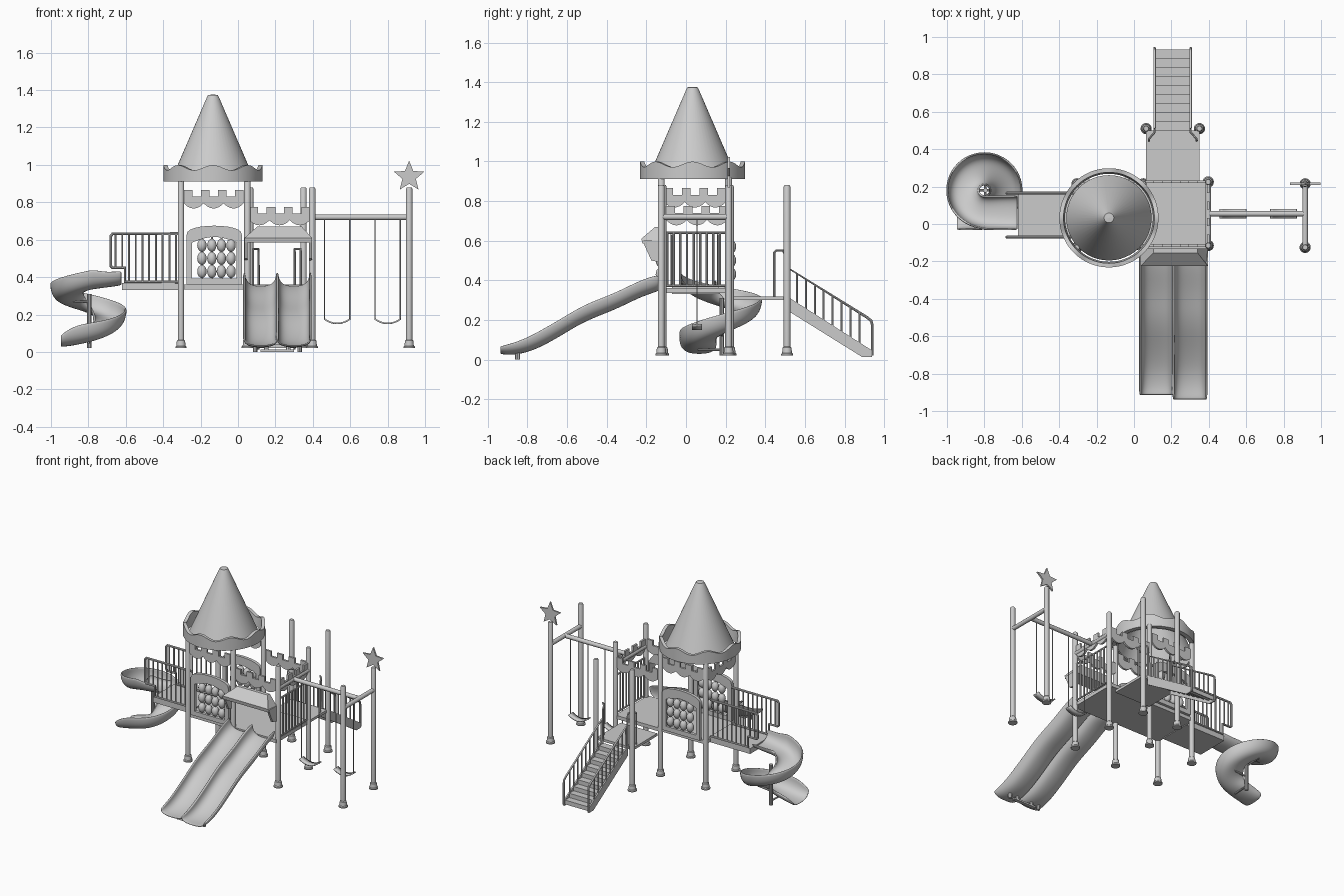
import bpy, bmesh
from math import sin, cos, pi, radians
from mathutils import Vector

if "Cube" in bpy.data.objects:
    bpy.data.objects.remove(bpy.data.objects["Cube"])


def mesh(name, verts, faces):
    me = bpy.data.meshes.new(name)
    me.from_pydata(verts, [], faces)
    bm = bmesh.new()
    bm.from_mesh(me)
    bmesh.ops.recalc_face_normals(bm, faces=bm.faces)
    bm.to_mesh(me)
    bm.free()
    ob = bpy.data.objects.new(name, me)
    bpy.context.collection.objects.link(ob)
    return ob


def grid(name, rows, wrap_rows=False, wrap_cols=False):
    n, m = len(rows), len(rows[0])
    faces = [(i * m + j, i * m + (j + 1) % m, (i + 1) % n * m + (j + 1) % m, (i + 1) % n * m + j)
             for i in range(n if wrap_rows else n - 1) for j in range(m if wrap_cols else m - 1)]
    return mesh(name, [p for r in rows for p in r], faces)


def plate(name, polys, axis, at, thick):
    """Extrude outlines along x (outline in y,z) or y (outline in x,z)."""
    verts, faces = [], []
    for poly in polys:
        b, n = len(verts), len(poly)
        for d in (at - thick / 2, at + thick / 2):
            verts += [(d, u, v) if axis == 'x' else (u, d, v) for u, v in poly]
        faces += [tuple(range(b, b + n)), tuple(range(b + n, b + 2 * n))]
        faces += [(b + i, b + (i + 1) % n, b + n + (i + 1) % n, b + n + i) for i in range(n)]
    return mesh(name, verts, faces)


def box(name, x0, x1, y0, y1, z0, z1):
    return plate(name, [[(x0, z0), (x1, z0), (x1, z1), (x0, z1)]], 'y', (y0 + y1) / 2, y1 - y0)


def tubes(name, paths, r, res=2):
    cu = bpy.data.curves.new(name, 'CURVE')
    cu.dimensions = '3D'
    cu.bevel_depth, cu.bevel_resolution, cu.use_fill_caps = r, res, True
    for path in paths:
        s = cu.splines.new('POLY')
        s.points.add(len(path) - 1)
        for p, co in zip(s.points, path):
            p.co = (*co, 1)
    ob = bpy.data.objects.new(name, cu)
    bpy.context.collection.objects.link(ob)
    bpy.ops.object.select_all(action='DESELECT')
    ob.select_set(True)
    bpy.context.view_layer.objects.active = ob
    bpy.ops.object.convert(target='MESH')
    return ob


def lathe(name, profile, x, y, n=20):
    return grid(name, [[(x + r * cos(2 * pi * i / n), y + r * sin(2 * pi * i / n), z) for r, z in profile]
                       for i in range(n)], wrap_rows=True)


def shell(ob, thick, sub=2):
    m = ob.modifiers.new('shell', 'SOLIDIFY')
    m.thickness, m.offset = thick, 0
    if sub:
        s = ob.modifiers.new('smooth', 'SUBSURF')
        s.levels = s.render_levels = sub


# posts with flared feet
posts = [(x, y, .92) for x in (-.305, .05) for y in (-.125, .215)]
posts += [(.397, y, .88) for y in (-.115, .225)] + [(x, .51, .88) for x in (.065, .35)]
posts += [(.915, y, .88) for y in (-.125, .215)]
for x, y, h in posts:
    lathe('post', [(0, .02), (.03, .02), (.03, .028), (.025, .033), (.022, .06), (.017, .065),
                   (.017, h - .008), (.013, h), (0, h)], x, y)

# decks
box('tower_deck', -.31, .05, -.125, .22, .335, .36)
box('slide_deck', .05, .395, -.135, .23, .335, .36)
box('back_deck', .065, .35, .23, .5, .3, .318)
box('bridge_deck', -.62, -.3, -.07, .165, .33, .368)

# cone roof and wavy crown
lathe('cone_roof', [(.228, .91), (.197, .98), (.033, 1.36), (.026, 1.374), (0, 1.376)], -.134, .033, 48)
rows = []
for i in range(96):
    a = 2 * pi * i / 96
    zt = .985 + .014 * cos(8 * a)
    rows.append([(-.134 + r * cos(a), .033 + r * sin(a), z)
                 for r, z in ((.235, .91), (.265, .91), (.265, zt), (.243, zt))])
grid('roof_crown', rows, True, True)


# castle battlements between post tops
def battlement(axis, at, a, b, z):
    pts = [(a + (b - a) * i / 24, z + .03 - .028 * abs(sin(pi * 3 * i / 24)) ** .8) for i in range(25)]
    k = (b - a) / 7
    for i in range(7, 0, -1):
        top = z + (.1 if i % 2 else .065)
        pts += [(a + i * k, top), (a + (i - 1) * k, top)]
    plate('battlement', [pts], axis, at, .014)


for y in (-.125, .215):
    battlement('y', y, -.29, .03, .765)
battlement('x', -.305, -.11, .2, .765)
for y in (-.115, .225):
    battlement('y', y, .06, .385, .675)
battlement('x', .397, -.1, .21, .675)

# bead game panels, front and back of tower
for y in (-.128, .228):
    c = -.127
    arch = [(c + .148 * cos(a), .625 + .05 * sin(a) ** .8) for a in [pi * i / 12 for i in range(13)]]
    inner = [(c - .118 + .236 * i / 8, .585 + .03 * sin(pi * i / 8)) for i in range(9)]
    rect = lambda u0, u1, v0, v1: [(c + u0, v0), (c + u1, v0), (c + u1, v1), (c + u0, v1)]
    plate('bead_panel', [arch + [(c - .148, .585)] + inner + [(c + .148, .585)],
                         rect(-.148, -.118, .36, .585), rect(.118, .148, .36, .585),
                         rect(-.118, .118, .36, .392)], 'y', y, .022)
    for u in (-.066, -.013, .038, .09):
        tubes('bead_rod', [[(c + u, y, .38), (c + u, y, .615)]], .005)
        for z in (.43, .5, .57):
            lathe('bead', [(.025 * sin(pi * i / 8), z - .035 * cos(pi * i / 8)) for i in range(9)],
                  c + u, y, 12)

# side railing of slide deck
bars = [[(.397, -.1, .372), (.397, .21, .372)], [(.397, -.1, .64), (.397, .21, .64)]]
bars += [[(.397, y, .372), (.397, y, .64)] for y in [-.095 + .0333 * i for i in range(10)]]
tubes('deck_railing', bars, .006)

# bridge railings
for y in (-.07, .165):
    loop = [(-.31, .375), (-.605, .375), (-.605, .45), (-.67, .45), (-.68, .46), (-.68, .62), (-.67, .632), (-.31, .632)]
    tubes('bridge_railing', [[(x, y, z) for x, z in loop]], .008)
    tubes('bridge_bars', [[(x, y, .375 if x > -.6 else .45), (x, y, .632)]
                          for x in [-.655 + .036 * i for i in range(10)]], .005)

# hood above double slide
plate('slide_hood', [[(-.13, .67), (-.155, .67), (-.225, .61), (-.22, .585), (-.13, .6)]], 'x', .215, .36)
for v in bpy.data.objects['slide_hood'].data.vertices:
    if v.co.z > .65:
        v.co.x = .222 + (v.co.x - .215) * .66
for x in (.042, .388):
    plate('hood_side', [[(-.13, .6), (-.22, .6), (-.175, .5), (-.13, .49)]], 'x', x, .016)

# double slide with wavy drop
path = [(-.135, .35), (-.22, .325), (-.32, .275), (-.4, .24), (-.48, .21), (-.56, .17),
        (-.64, .12), (-.72, .075), (-.8, .04), (-.88, .026), (-.93, .032)]
T = [-1, -.92, -.75, -.5, -.2, .2, .5, .75, .92, 1]
for cx, end in ((.121, -.915), (.299, -.94)):
    rows = []
    for i, (y, z) in enumerate(path):
        d = .08 if i < 8 else (.07, .055, .035)[i - 8]
        rows.append([(cx + .088 * sin(t * pi / 2), end if i == 10 else y, z + d * abs(t) ** 2.6) for t in T])
    shell(grid('slide_chute', rows), .012)
    tubes('slide_foot', [[(cx + d, -.85, 0), (cx + d, -.85, .035)] for d in (-.03, .03)], .012)
box('slide_foot_bar', .12, .3, -.862, -.838, 0, .012)

# spiral slide, one clockwise turn
steps = [(-90, .18, .36), (-90, .1, .35), (-90, .03, .34)]
zs = [.335, .312, .288, .268, .25, .232, .212, .185, .158, .13, .1, .072, .055]
steps += [(-90 - 30 * i, 0, z) for i, z in enumerate(zs)]
steps += [(-450, -.08, .038), (-450, -.15, .03)]
rows = []
for i, (deg, dx, z) in enumerate(steps):
    a, row = radians(deg), []
    k = .6 if i >= len(steps) - 1 else (.75 if i < 2 else 1)
    for t in T:
        r = .12 + .088 * sin(t * pi / 2)
        row.append((-.8 + dx + r * cos(a), .18 + r * sin(a), z + k * (.1 if t > 0 else .055) * abs(t) ** 2.4))
    rows.append(row)
shell(grid('spiral_slide', rows), .012)
tubes('spiral_post', [[(-.795, .18, .02), (-.795, .18, .31)]], .012, 3)
tubes('spiral_braces', [[(-.795, .18, .27), (-.91, .18, .27)], [(-.795, .18, .2), (-.8, .3, .21)],
                        [(-.795, .18, .12), (-.69, .18, .13)], [(-.795, .18, .05), (-.8, .06, .05)]], .006)

# stairs
N = 9
for i in range(N):
    y, z = .5 + .43 * i / N, .29 - .27 * i / N
    box('stair_tread', .115, .3, y, y + .05, z - .012, z)
    box('stair_riser', .115, .3, y + .044, y + .05, z - .03, z)
for x in (.11, .303):
    plate('stair_stringer', [[(.5, .325), (.5, .255), (.89, .012), (.94, .012), (.94, .045)]], 'x', x, .01)
    tubes('stair_rail', [[(x, .515, .3), (x, .515, .462), (x, .915, .212), (x, .935, .195),
                          (x, .94, .175), (x, .94, .02)]], .007)
    bars = [.56 + .045 * i for i in range(8)]
    tubes('stair_bars', [[(x, y, .3 - .62 * (y - .52)), (x, y, .462 - .625 * (y - .515))] for y in bars], .005)
for x, px in ((.11, .08), (.303, .335)):
    tubes('grab_hoop', [[(x, .5, .31), (x, .5, .53), (x, .49, .55), (px, .455, .55), (px, .445, .54),
                         (px, .445, .31)]], .006)

# swing frame, seats and chains
tubes('swing_beam', [[(.395, .055, .72), (.915, .055, .72)], [(.915, -.13, .72), (.915, .22, .72)],
                     [(.397, -.115, .72), (.397, .225, .72)]], .015, 4)
for cx in (.53, .8):
    seat = grid('swing_seat', [[(cx + .07 * u, .055 + d, .152 + .025 * u * u) for d in (-.025, .025)]
                               for u in [i / 5 - 1 for i in range(11)]])
    shell(seat, .008, 0)
    tubes('swing_chains', [[(cx + s * .068, .055, .17), (cx + s * .068, .055, .72)] for s in (-1, 1)], .0035, 1)

# star on the rear swing post
star = [(.915 + r * sin(pi * i / 5), .937 + r * cos(pi * i / 5))
        for i, r in enumerate([.085, .038] * 5)]
plate('star', [star], 'y', .215, .012)

# smooth shading with crisp edges
bpy.ops.object.select_all(action='SELECT')
bpy.context.view_layer.objects.active = bpy.data.objects['star']
bpy.ops.object.shade_smooth_by_angle(angle=radians(35))
